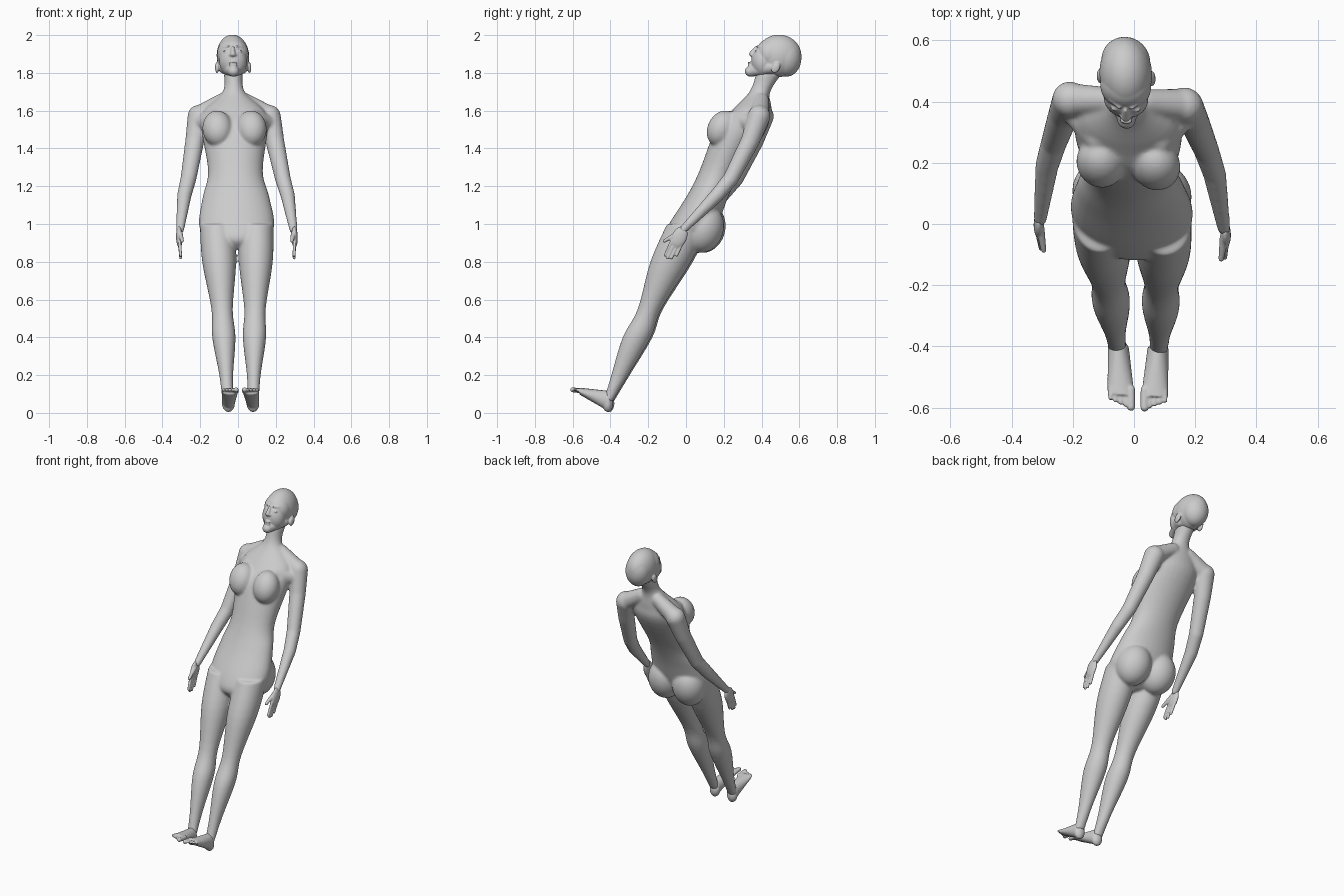
import bpy, bmesh, math
from mathutils import Vector, Matrix

cube = bpy.data.objects.get("Cube")
if cube:
    bpy.data.objects.remove(cube, do_unlink=True)

clay = bpy.data.materials.new("grey clay")
clay.use_nodes = True
clay.diffuse_color = (.6, .6, .6, 1)
clay.node_tree.nodes["Principled BSDF"].inputs["Base Color"].default_value = clay.diffuse_color

SIDES = 32


def blend(rows, steps=5):
    """Interpolate section tuples with a smooth curve."""
    result = []
    for i in range(len(rows) - 1):
        before, start, end = rows[max(i - 1, 0)], rows[i], rows[i + 1]
        after = rows[min(i + 2, len(rows) - 1)]
        for step in range(steps):
            t = step / steps
            result.append([q + t / 2 * (r - p + t * (2*p - 5*q + 4*r - s + t * (3*q - p - 3*r + s)))
                           for p, q, r, s in zip(before, start, end, after)])
    return result + [rows[-1]]


def loft(bm, rings):
    """Skin elliptical rings given as (centre, half axis, half axis)."""
    loops = []
    for centre, across, along in rings:
        angles = [math.tau * i / SIDES for i in range(SIDES)]
        loops.append([bm.verts.new(centre + across * math.cos(a) + along * math.sin(a)) for a in angles])
    for low, high in zip(loops, loops[1:]):
        for i in range(SIDES):
            j = (i + 1) % SIDES
            bm.faces.new((low[i], low[j], high[j], high[i]))
    bm.faces.new(reversed(loops[0]))
    bm.faces.new(loops[-1])


def ball(bm, centre, radii, tilt=0):
    place = Matrix.Translation(centre) @ Matrix.Rotation(tilt, 4, 'X') @ Matrix.Diagonal((*radii, 1))
    bmesh.ops.create_uvsphere(bm, u_segments=SIDES, v_segments=SIDES, radius=1, matrix=place)


def limb(bm, start, end, start_radius, end_radius):
    """Tapered limb with rounded ends."""
    start, end = Vector(start), Vector(end)
    direction = (end - start).normalized()
    across = direction.orthogonal().normalized()
    along = direction.cross(across)
    loft(bm, [(start, across * start_radius, along * start_radius),
              (end, across * end_radius, along * end_radius)])
    ball(bm, start, [start_radius] * 3)
    ball(bm, end, [end_radius] * 3)


def build_torso(bm):
    # Height, half width, half depth, from the hips to the neck, along a leaning spine
    outline = [(.87, .06, .06), (.92, .16, .12), (1, .2, .13), (1.15, .175, .11), (1.28, .145, .11),
               (1.5, .175, .135), (1.6, .16, .1), (1.7, .058, .055), (1.8, .05, .07)]
    loft(bm, [(Vector((0, z / 2 - .46, z)), Vector((width, 0, 0)), Vector((0, depth, 0)))
              for z, width, depth in blend(outline)])


def build_leg(bm, side):
    # Height, half width, half depth, from the hip to the ankle
    outline = [(1, .09, .11), (.8, .09, .108), (.55, .057, .063), (.4, .062, .075),
               (.2, .037, .046), (.06, .03, .025)]
    loft(bm, [(Vector((side * (.065 + z / 25), .45 * z - .436, z)), Vector((width, 0, 0)), Vector((0, depth, 0)))
              for z, width, depth in blend(outline)])


def build_foot(bm, side):
    # The sole climbs from the heel while the foot flattens and widens
    rings = []
    for step in range(6):
        t = step / 5
        centre = Vector((side * (.065 - t / 100), -.4 - .16 * t, .06 + .055 * t))
        rings.append((centre, Vector((.034 + t / 100, 0, 0)), Vector((0, 0, .055 - .037 * t))))
    loft(bm, rings)
    ball(bm, (side * .065, -.41, .05), (.034, .028, .045))
    for toe in range(5):
        x = side * (.022 + toe / 60)
        radius = .008 if toe else .013
        limb(bm, (x, -.54, .115), (x, -.598 + toe / 150, .122), radius, radius)


def build_arm(bm, side):
    shoulder = (side * .187, .395, 1.57)
    biceps = (side * .212, .35, 1.44)
    elbow = (side * .25, .25, 1.24)
    forearm = (side * .274, .175, 1.15)
    wrist = (side * .3, 0, .97)
    limb(bm, (side * .06, .4, 1.65), shoulder, .043, .055)
    limb(bm, shoulder, biceps, .06, .05)
    limb(bm, biceps, elbow, .05, .042)
    limb(bm, elbow, forearm, .042, .038)
    limb(bm, forearm, wrist, .038, .022)


def build_hand(bm, side):
    ball(bm, (side * .305, -.02, .93), (.017, .04, .06), -.4)
    for finger in range(4):
        y = -.06 + finger / 50
        length = .07 if finger in (0, 3) else .085
        limb(bm, (side * .305, y, .91), (side * .3, y - length / 2, .905 - length), .009, .008)
    limb(bm, (side * .3, -.03, .95), (side * .29, -.1, .91), .014, .009)


def build_head(bm):
    # Skull, face, chin, nose and lips
    ball(bm, (0, .49, 1.89), (.086, .12, .112))
    ball(bm, (0, .45, 1.9), (.083, .08, .085))
    ball(bm, (0, .53, 1.88), (.08, .08, .1))
    ball(bm, (0, .41, 1.86), (.073, .065, .085))
    ball(bm, (0, .34, 1.808), (.03, .03, .028))
    limb(bm, (0, .37, 1.935), (0, .346, 1.9), .008, .014)
    for lip in (1.84, 1.853):
        ball(bm, (0, .337, lip), (.022, .012, .006))
    for side in (-1, 1):
        # Jaw, nostril, eyelid, brow and ear
        limb(bm, (0, .345, 1.81), (side * .043, .45, 1.83), .03, .036)
        ball(bm, (side * .012, .352, 1.895), (.009, .012, .008))
        ball(bm, (side * .034, .375, 1.916), (.016, .01, .006))
        limb(bm, (side * .02, .378, 1.94), (side * .05, .4, 1.938), .006, .005)
        ball(bm, (side * .085, .478, 1.828), (.011, .022, .031), -.5)


def finish(name, bm, voxel, rounds):
    # The stance sways a little sideways and turns slightly
    for vert in bm.verts:
        vert.co.x += .015 - vert.co.z / 45
        vert.co.y -= vert.co.x / 20
    bmesh.ops.recalc_face_normals(bm, faces=bm.faces)
    mesh = bpy.data.meshes.new(name)
    bm.to_mesh(mesh)
    bm.free()
    mesh.materials.append(clay)
    part = bpy.data.objects.new(name, mesh)
    bpy.context.collection.objects.link(part)
    # Fuse the overlapping pieces into one soft skin
    skin = part.modifiers.new("skin", 'REMESH')
    skin.mode = 'VOXEL'
    skin.voxel_size = voxel
    skin.use_smooth_shade = True
    soften = part.modifiers.new("soften", 'SMOOTH')
    soften.iterations = rounds


body = bmesh.new()
build_torso(body)
for side, label in ((-1, "right"), (1, "left")):
    # Breast, front of the shoulder, and seat
    ball(body, (side * .09, .195, 1.505), (.08, .077, .1), -.45)
    limb(body, (side * .1, .275, 1.56), (side * .18, .37, 1.53), .045, .05)
    ball(body, (side * .09, .098, .975), (.105, .105, .13), -.3)
    build_leg(body, side)
    build_arm(body, side)
    for part, build in (("foot", build_foot), ("hand", build_hand)):
        bm = bmesh.new()
        build(bm, side)
        finish(label + "_" + part, bm, .004, 2)
finish("body", body, .006, 20)

head = bmesh.new()
build_head(head)
finish("head", head, .004, 6)
